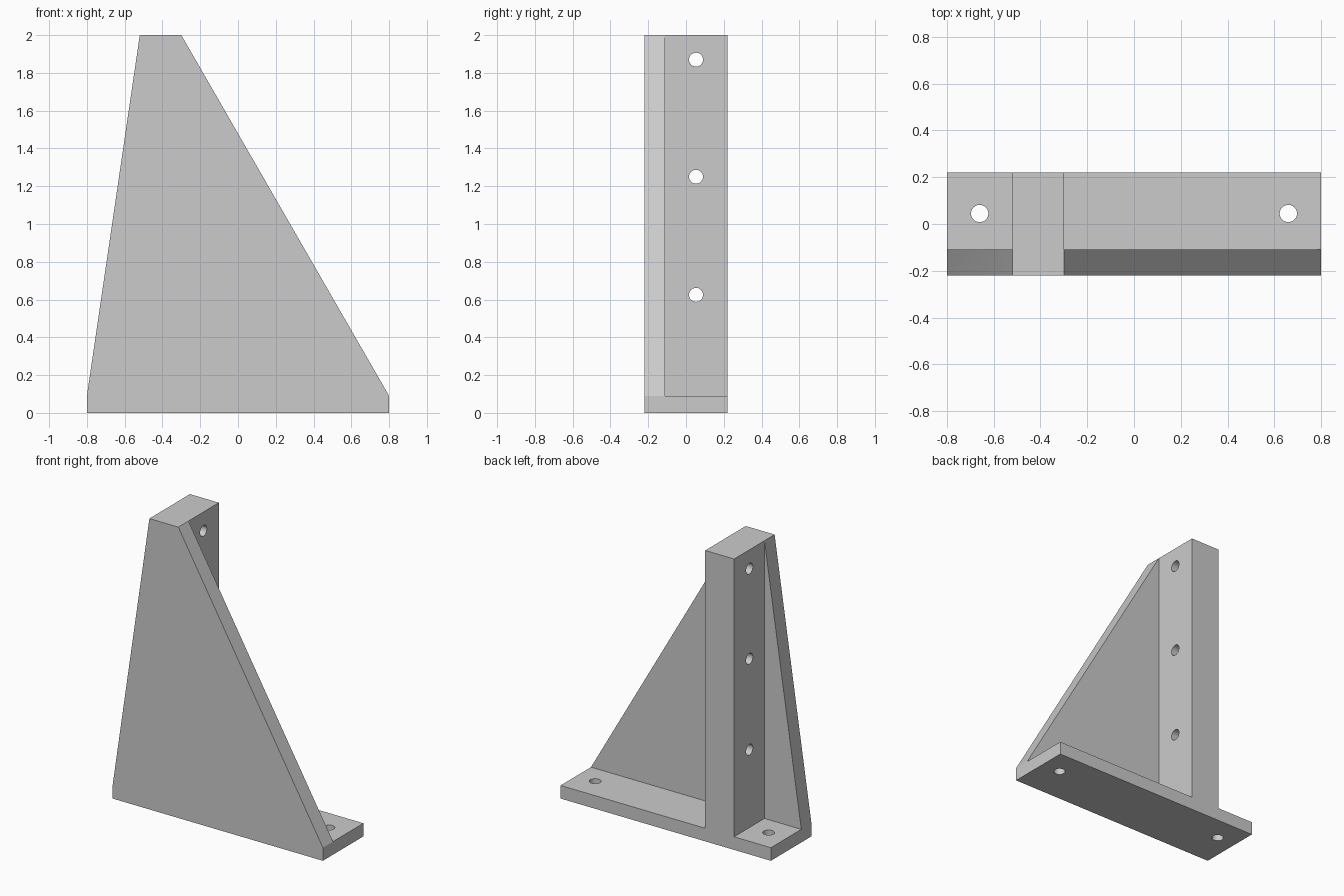
import bpy
import bmesh
from mathutils import Matrix, Vector

if "Cube" in bpy.data.objects:
    bpy.data.objects.remove(bpy.data.objects["Cube"], do_unlink=True)

# Main dimensions
HALF_LEN, HALF_DEPTH, HEIGHT = 0.8, 0.22, 2.0
BASE_T = 0.09
WEB_BACK = -0.11
POST_L, POST_R = -0.52, -0.30
HOLE_R = 0.037

grey = bpy.data.materials.new("plain grey")
grey.use_nodes = True
colour = (0.6, 0.6, 0.6, 1)
grey.diffuse_color = colour
grey.node_tree.nodes["Principled BSDF"].inputs["Base Color"].default_value = colour


def add_object(name, bm):
    bmesh.ops.recalc_face_normals(bm, faces=bm.faces)
    mesh = bpy.data.meshes.new(name)
    bm.to_mesh(mesh)
    bm.free()
    mesh.materials.append(grey)
    obj = bpy.data.objects.new(name, mesh)
    bpy.context.collection.objects.link(obj)
    return obj


def prism(name, profile, y0, y1):
    """Extrude an x-z outline from y0 to y1."""
    bm = bmesh.new()
    face = bm.faces.new([bm.verts.new((x, y0, z)) for x, z in profile])
    grown = bmesh.ops.extrude_face_region(bm, geom=[face])["geom"]
    verts = [v for v in grown if isinstance(v, bmesh.types.BMVert)]
    bmesh.ops.translate(bm, verts=verts, vec=(0, y1 - y0, 0))
    return add_object(name, bm)


def drill(name, centre, axis, length):
    bm = bmesh.new()
    turn = Vector((0, 0, 1)).rotation_difference(Vector(axis)).to_matrix().to_4x4()
    bmesh.ops.create_cone(bm, cap_ends=True, segments=32, radius1=HOLE_R,
                          radius2=HOLE_R, depth=length,
                          matrix=Matrix.Translation(centre) @ turn)
    return add_object(name, bm)


def combine(target, helper, operation):
    helper.hide_render = True
    mod = target.modifiers.new(operation.lower(), 'BOOLEAN')
    mod.object, mod.operation, mod.solver = helper, operation, 'EXACT'
    bpy.context.view_layer.objects.active = target
    bpy.ops.object.modifier_apply(modifier=mod.name)
    bpy.data.objects.remove(helper, do_unlink=True)


# Foot and upright post as one upside-down T
bracket = prism("bracket", [
    (-HALF_LEN, 0), (HALF_LEN, 0), (HALF_LEN, BASE_T), (POST_R, BASE_T),
    (POST_R, HEIGHT), (POST_L, HEIGHT), (POST_L, BASE_T), (-HALF_LEN, BASE_T),
], WEB_BACK, HALF_DEPTH)

# Tapered front web
web = prism("front_web", [
    (-HALF_LEN, 0), (HALF_LEN, 0), (HALF_LEN, BASE_T),
    (POST_R, HEIGHT), (POST_L, HEIGHT), (-HALF_LEN, BASE_T),
], -HALF_DEPTH, WEB_BACK)
combine(bracket, web, 'UNION')

# Bolt holes through the post and the foot
for z in (0.625, 1.25, 1.87):
    cutter = drill("post_hole", (0.5 * (POST_L + POST_R), 0.053, z), (1, 0, 0), 0.4)
    combine(bracket, cutter, 'DIFFERENCE')
for x in (-0.66, 0.66):
    cutter = drill("foot_hole", (x, 0.045, BASE_T / 2), (0, 0, 1), 0.2)
    combine(bracket, cutter, 'DIFFERENCE')

# Smooth hole walls, sharp edges elsewhere
bpy.ops.object.select_all(action='DESELECT')
bracket.select_set(True)
bpy.context.view_layer.objects.active = bracket
bpy.ops.object.shade_smooth_by_angle(angle=0.5)
